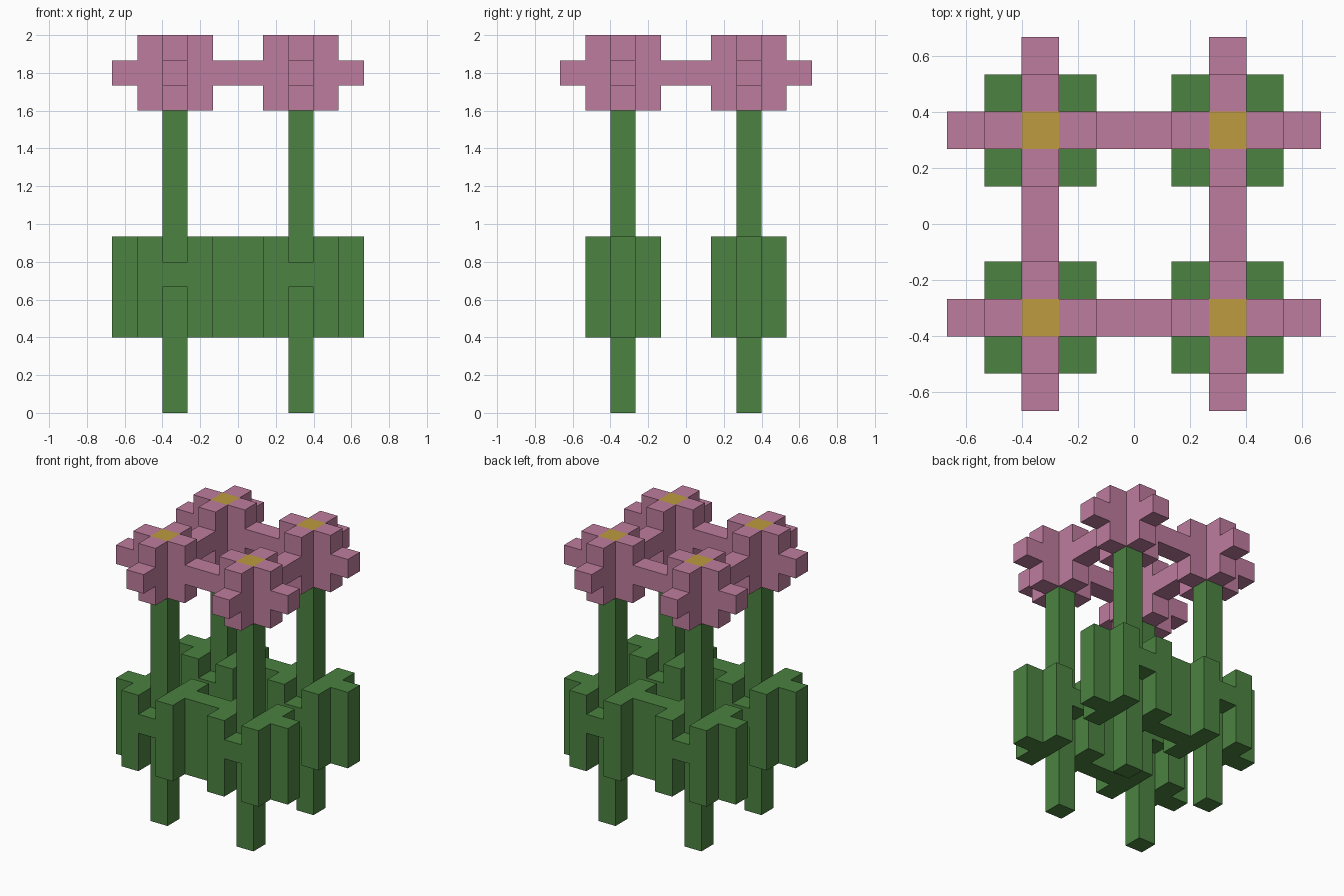
import bpy
import bmesh
from math import radians
from mathutils import Vector

cube = bpy.data.objects.get("Cube")
if cube:
    bpy.data.objects.remove(cube, do_unlink=True)

UNIT = 2 / 15  # edge of one block


def material(name, rgb):
    mat = bpy.data.materials.new(name)
    mat.use_nodes = True
    color = (*rgb, 1)
    mat.diffuse_color = color
    mat.node_tree.nodes["Principled BSDF"].inputs["Base Color"].default_value = color
    return mat


GREEN = material("leaf green", (0.07, 0.225, 0.052))
PINK = material("petal pink", (0.515, 0.202, 0.337))
YELLOW = material("pollen yellow", (0.503, 0.328, 0.05))


def column(x, y, low, high):
    """Blocks stacked in one column, relative to the plant's stem."""
    return {(x, y, z) for z in range(low, high)}


# Stem
stem = column(0, 0, 0, 12)

# Leaves: a T-shaped slab on each side, tied by a thin bridge front and back
leaves = set()
for side in (-1, 1):
    for y in (-1, 0, 1):
        leaves |= column(side, y, 3, 7)
    leaves |= column(2 * side, 0, 3, 7)
    leaves |= column(0, side, 5, 6)

# Petals: a tall plus with longer arms in the middle layer
petals = column(0, 0, 12, 14)
for dx, dy in ((1, 0), (-1, 0), (0, 1), (0, -1)):
    petals |= column(dx, dy, 12, 15) | column(2 * dx, 2 * dy, 13, 14)

# Flower centre
centre = column(0, 0, 14, 15)

PARTS = (("stem", stem, GREEN), ("leaves", leaves, GREEN),
         ("petals", petals, PINK), ("flower_centre", centre, YELLOW))
PLANTS = {"front_right": (-3, -3), "front_left": (2, -3),
          "back_right": (-3, 2), "back_left": (2, 2)}


def placed(cells, origin):
    return {(x + origin[0], y + origin[1], z) for x, y, z in cells}


occupied = set()
for origin in PLANTS.values():
    for _, cells, _ in PARTS:
        occupied |= placed(cells, origin)


def build(name, cells, mat):
    """Skin the blocks with only their exposed faces, then merge flat areas."""
    bm = bmesh.new()
    for cell in cells:
        middle = Vector(cell) + Vector((0.5, 0.5, 0.5))
        for axis in range(3):
            for sign in (-1, 1):
                normal = Vector((0, 0, 0))
                normal[axis] = sign
                if tuple(int(c + n) for c, n in zip(cell, normal)) in occupied:
                    continue
                u = Vector((0, 0, 0))
                u[(axis + 1) % 3] = 0.5
                v = normal.cross(u)
                face_middle = middle + normal / 2
                corners = (-u - v, u - v, u + v, v - u)
                bm.faces.new([bm.verts.new((face_middle + c) * UNIT) for c in corners])
    bmesh.ops.remove_doubles(bm, verts=bm.verts, dist=UNIT / 100)
    bmesh.ops.dissolve_limit(bm, angle_limit=radians(1), verts=bm.verts, edges=bm.edges)
    mesh = bpy.data.meshes.new(name)
    bm.to_mesh(mesh)
    bm.free()
    mesh.materials.append(mat)
    bpy.context.collection.objects.link(bpy.data.objects.new(name, mesh))


for plant, origin in PLANTS.items():
    for part, cells, mat in PARTS:
        build(f"{plant}_{part}", placed(cells, origin), mat)
